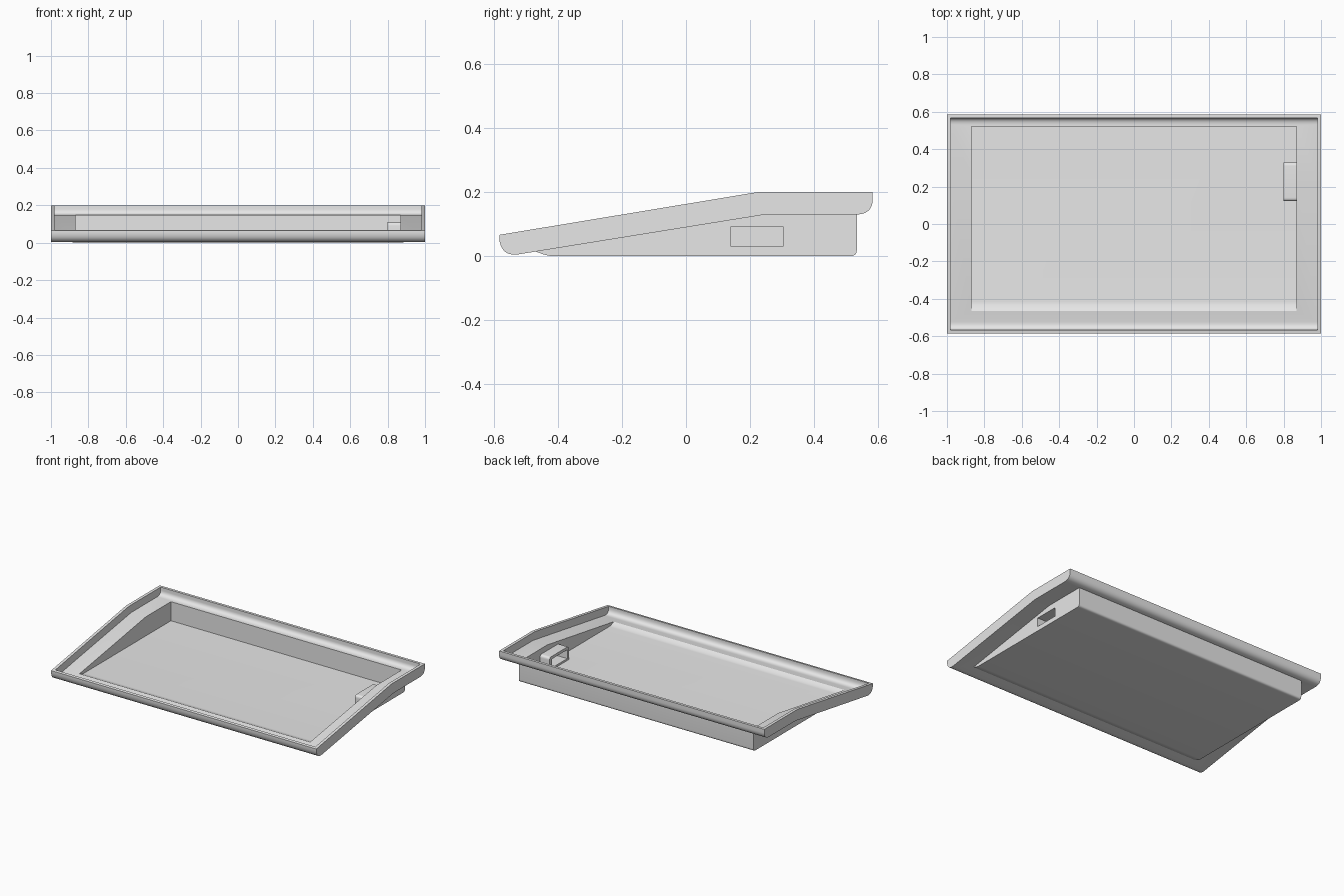
import bpy, bmesh, math
from mathutils import Vector

if "Cube" in bpy.data.objects:
    bpy.data.objects.remove(bpy.data.objects["Cube"])

grey = bpy.data.materials.new("light grey")
grey.diffuse_color = (0.8, 0.8, 0.8, 1)
grey.use_nodes = True
grey.node_tree.nodes["Principled BSDF"].inputs["Base Color"].default_value = grey.diffuse_color


def bend(a, control, b, steps=10):
    """Rounded corner from a to b, pulled towards control."""
    a, c, b = Vector(a), Vector(control), Vector(b)
    return [tuple(a * (1 - t) ** 2 + c * 2 * t * (1 - t) + b * t * t)
            for t in (i / steps for i in range(steps + 1))]


def prism(name, profile, x0, x1):
    """Extrude a (y, z) profile along x."""
    bm = bmesh.new()
    face = bm.faces.new([bm.verts.new((x0, y, z)) for y, z in profile])
    out = bmesh.ops.extrude_face_region(bm, geom=[face])
    moved = [v for v in out["geom"] if isinstance(v, bmesh.types.BMVert)]
    bmesh.ops.translate(bm, verts=moved, vec=(x1 - x0, 0, 0))
    bmesh.ops.recalc_face_normals(bm, faces=bm.faces)
    mesh = bpy.data.meshes.new(name)
    bm.to_mesh(mesh)
    bm.free()
    mesh.materials.append(grey)
    ob = bpy.data.objects.new(name, mesh)
    bpy.context.collection.objects.link(ob)
    return ob


def combine(target, other, operation):
    """Apply a boolean and discard the helper."""
    bpy.context.view_layer.objects.active = target
    mod = target.modifiers.new("cut", 'BOOLEAN')
    mod.operation, mod.object, mod.solver = operation, other, 'EXACT'
    bpy.ops.object.modifier_apply(modifier=mod.name)
    bpy.data.objects.remove(other, do_unlink=True)


# Sloped outer body with rounded front and back undersides
tray = prism("tray_case",
             [(-0.585, 0.066), (0.225, 0.2), (0.585, 0.2)]
             + bend((0.585, 0.175), (0.583, 0.132), (0.538, 0.13))
             + [(0.25, 0.13)]
             + bend((-0.525, 0.005), (-0.58, -0.003), (-0.585, 0.055)),
             -1, 1)

# Flat-bottomed tub under the body
tub = prism("tub",
            [(0.25, 0.14), (0.535, 0.14)]
            + bend((0.535, 0.018), (0.535, 0), (0.517, 0), 6)
            + bend((-0.42, 0), (-0.44, 0), (-0.475, 0.016), 6)
            + [(-0.475, 0.024)],
            -0.885, 0.885)
combine(tray, tub, 'UNION')

# Hollow of the body, leaving a thin rim and side ledges
hollow = prism("body_hollow",
               [(-0.567, 0.3), (0.567, 0.3)]
               + bend((0.567, 0.178), (0.565, 0.15), (0.532, 0.148))
               + [(0.25, 0.148)]
               + bend((-0.52, 0.024), (-0.565, 0.017), (-0.567, 0.058)),
               -0.98, 0.98)
combine(tray, hollow, 'DIFFERENCE')

# Hollow of the tub
well = prism("tub_hollow",
             [(0.52, 0.25), (0.52, 0.018)]
             + bend((-0.415, 0.018), (-0.435, 0.018), (-0.465, 0.033), 6)
             + [(-0.465, 0.25)],
             -0.87, 0.87)
combine(tray, well, 'DIFFERENCE')

# Socket sleeve inside the right wall, open at both ends
sleeve = prism("socket_sleeve",
               [(0.122, 0.01), (0.33, 0.01)]
               + bend((0.33, 0.09), (0.33, 0.11), (0.31, 0.11), 6)
               + bend((0.142, 0.11), (0.122, 0.11), (0.122, 0.09), 6),
               0.798, 0.88)
combine(tray, sleeve, 'UNION')
opening = prism("socket_opening",
                [(0.139, 0.031), (0.305, 0.031), (0.305, 0.091), (0.139, 0.091)],
                0.75, 0.95)
combine(tray, opening, 'DIFFERENCE')

bpy.ops.object.select_all(action='DESELECT')
tray.select_set(True)
bpy.context.view_layer.objects.active = tray
bpy.ops.object.shade_smooth_by_angle(angle=math.radians(30))
